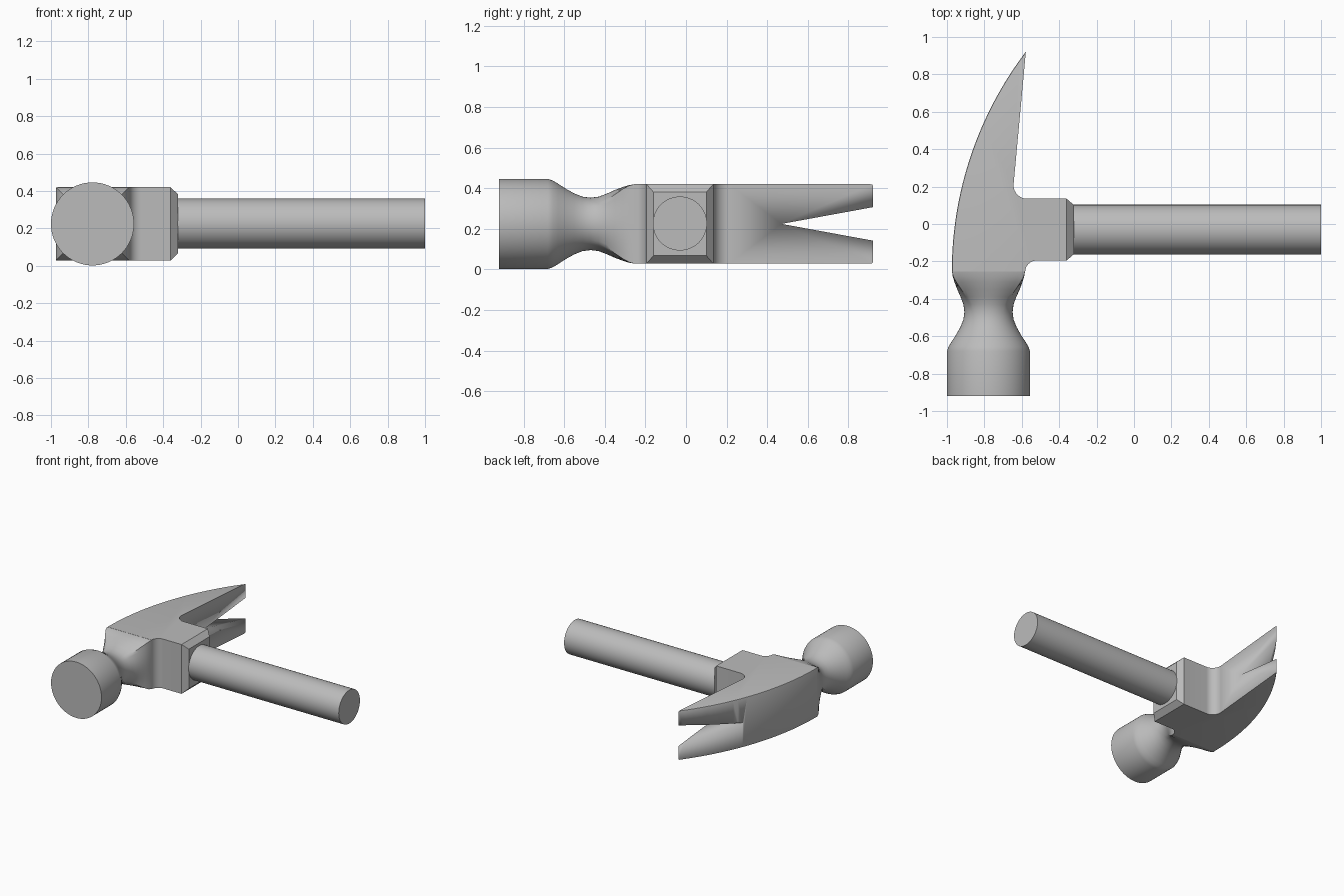
import bpy
import bmesh
import math
from mathutils import Vector

old = bpy.data.objects.get("Cube")
if old:
    bpy.data.objects.remove(old, do_unlink=True)

CX, CZ = -0.778, 0.224      # axis of the striking face
HALF = 0.196                # half thickness of the head
HANDLE_Y = -0.03

GREY = (0.5, 0.5, 0.5, 1)
steel = bpy.data.materials.new("plain_grey")
steel.use_nodes = True
steel.diffuse_color = GREY
steel.node_tree.nodes["Principled BSDF"].inputs["Base Color"].default_value = GREY


def finish(bm, name, angle=30):
    bmesh.ops.recalc_face_normals(bm, faces=bm.faces)
    mesh = bpy.data.meshes.new(name)
    bm.to_mesh(mesh)
    bm.free()
    mesh.materials.append(steel)
    ob = bpy.data.objects.new(name, mesh)
    bpy.context.collection.objects.link(ob)
    bpy.ops.object.select_all(action='DESELECT')
    ob.select_set(True)
    bpy.context.view_layer.objects.active = ob
    bpy.ops.object.shade_smooth_by_angle(angle=math.radians(angle))
    return ob


def prism(points, direction):
    """Extrude a closed outline along a direction."""
    bm = bmesh.new()
    face = bm.faces.new([bm.verts.new(p) for p in points])
    res = bmesh.ops.extrude_face_region(bm, geom=[face])
    verts = [v for v in res["geom"] if isinstance(v, bmesh.types.BMVert)]
    bmesh.ops.translate(bm, verts=verts, vec=direction)
    return bm


def arc(cx, cy, r, a0, a1, n):
    angles = [math.radians(a0 + (a1 - a0) * i / n) for i in range(n + 1)]
    return [(cx + r * math.cos(a), cy + r * math.sin(a)) for a in angles]


# Head: claw and handle socket as one outline
R = 1.945
outer = arc(CX - HALF + R, -0.255, R, 180, 142.8, 32)
outline = outer + arc(-0.572, 0.207, 0.072, 175, 270, 10)
outline += [(-0.36, 0.135), (-0.36, -0.195)]
outline += arc(-0.52, -0.257, 0.062, 90, 178, 10)
bm = prism([(x, y, CZ - HALF) for x, y in outline], (0, 0, 2 * HALF))

# Softened rim along the outer curve
bm.edges.ensure_lookup_table()
rim = [e for e in bm.edges
       if abs(e.verts[0].co.z - e.verts[1].co.z) < 1e-5
       and all(abs((v.co.xy - Vector((CX - HALF + R, -0.255))).length - R) < 1e-4
               for v in e.verts)]
bmesh.ops.bevel(bm, geom=rim, offset=0.008, segments=2, profile=0.5,
                affect='EDGES', clamp_overlap=False)

# Chamfered socket end
bmesh.ops.recalc_face_normals(bm, faces=bm.faces)
end = max(bm.faces, key=lambda f: f.calc_center_median().x if f.normal.x > 0.99 else -9)
res = bmesh.ops.extrude_face_region(bm, geom=[end])
for v in [g for g in res["geom"] if isinstance(g, bmesh.types.BMVert)]:
    v.co.x = -0.32
    v.co.y = HANDLE_Y + (v.co.y - HANDLE_Y) * 0.79
    v.co.z = CZ + (v.co.z - CZ) * 0.8
if end.is_valid:
    bmesh.ops.delete(bm, geom=[end], context='FACES_ONLY')
head = finish(bm, "claw_head")

# V notch splitting the claw
wedge = [(-1.2, 0.47, CZ), (-1.2, 1.0, CZ - 0.097), (-1.2, 1.0, CZ + 0.097)]
cutter = finish(prism(wedge, (1, 0, 0)), "notch_cutter")
cutter.hide_render = True
mod = head.modifiers.new("notch", 'BOOLEAN')
mod.operation = 'DIFFERENCE'
mod.solver = 'EXACT'
mod.object = cutter
bpy.context.view_layer.objects.active = head
bpy.ops.object.modifier_apply(modifier=mod.name)
bpy.data.objects.remove(cutter, do_unlink=True)

# Neck and striking face: square section blending into round
profile = [(-0.255, .195), (-0.28, .191), (-0.31, .182), (-0.35, .167),
           (-0.39, .149), (-0.43, .134), (-0.47, .129), (-0.51, .134),
           (-0.55, .150), (-0.59, .172), (-0.63, .198), (-0.655, .213),
           (-0.68, .222), (-0.92, .222)]
N = 64
bm = bmesh.new()
rings = []
for y, r in profile:
    t = min(1, max(0, (y + 0.46) / 0.205))
    t = t * t * (3 - 2 * t)
    ring = []
    for i in range(N):
        a = 2 * math.pi * i / N
        c, s = math.cos(a), math.sin(a)
        k = r * (1 - t + t / max(abs(c), abs(s)))
        ring.append(bm.verts.new((CX + k * c, y, CZ + k * s)))
    rings.append(ring)
for lo, hi in zip(rings, rings[1:]):
    for i in range(N):
        j = (i + 1) % N
        bm.faces.new((lo[i], lo[j], hi[j], hi[i]))
bm.faces.new(rings[0])
bm.faces.new(rings[-1])
finish(bm, "neck_and_striking_face", 40)

# Handle
circle = [(-0.34, y, z) for y, z in arc(HANDLE_Y, CZ + 0.002, 0.133, 0, 360, N)[:-1]]
finish(prism(circle, (1.34, 0, 0)), "handle")
